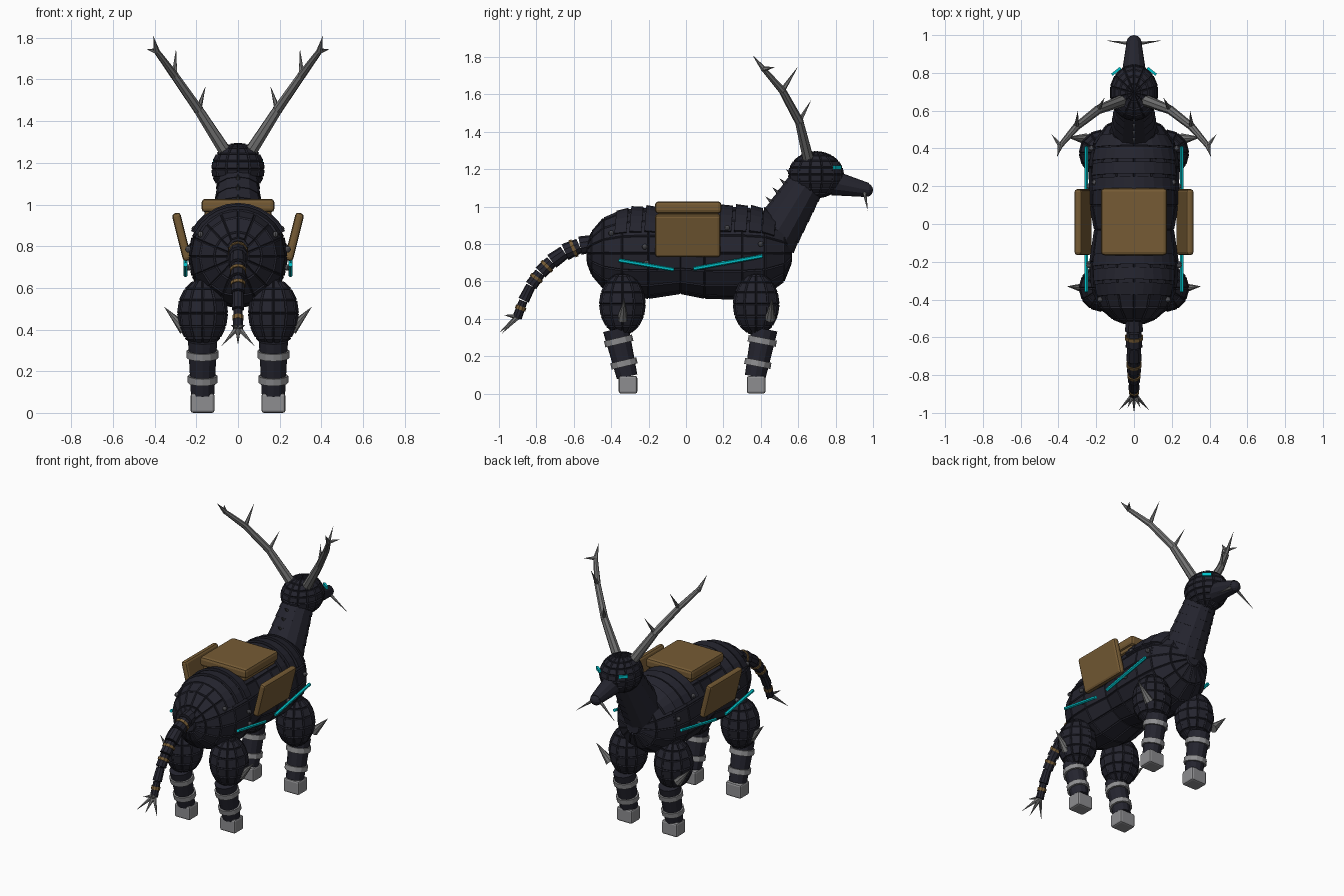
import bpy, bmesh
from math import sin, cos, pi, radians
from mathutils import Vector, Matrix

if "Cube" in bpy.data.objects:
    bpy.data.objects.remove(bpy.data.objects["Cube"])


def material(name, *rgb):
    m = bpy.data.materials.new(name)
    m.use_nodes = True
    m.diffuse_color = (*rgb, 1)
    m.node_tree.nodes["Principled BSDF"].inputs["Base Color"].default_value = (*rgb, 1)
    return m


DARK = material("dark navy armour", 0.018, 0.018, 0.028)
BONE = material("antler grey", 0.17, 0.17, 0.17)
STEEL = material("hoof steel", 0.27, 0.27, 0.28)
RIVET = material("rivet grey", 0.08, 0.08, 0.09)
LEATHER = material("saddle brown", 0.18, 0.105, 0.035)
GLOW = material("cyan glow", 0.0, 0.55, 0.6)


def finish(bm, name, mat, matrix=None):
    if matrix:
        bm.transform(matrix)
    bmesh.ops.recalc_face_normals(bm, faces=bm.faces)
    me = bpy.data.meshes.new(name)
    bm.to_mesh(me)
    bm.free()
    me.materials.append(mat)
    ob = bpy.data.objects.new(name, me)
    bpy.context.collection.objects.link(ob)
    return ob


def panelled(bm, gap=0.006, lift=0.007):
    """Raise every face as a separate armour panel."""
    bmesh.ops.recalc_face_normals(bm, faces=bm.faces)
    bmesh.ops.inset_individual(bm, faces=bm.faces[:], thickness=gap, depth=lift)


def ellipsoid(name, centre, radii, mat, seg=12, rings=8, panels=True):
    bm = bmesh.new()
    bmesh.ops.create_uvsphere(bm, u_segments=seg, v_segments=rings, radius=1)
    bm.transform(Matrix.Diagonal((*radii, 1)))
    if panels:
        panelled(bm)
    return finish(bm, name, mat, Matrix.Translation(centre))


def rod(name, a, b, r1, r2, mat, sides=10):
    """Tapered prism from a to b."""
    a, b = Vector(a), Vector(b)
    bm = bmesh.new()
    bmesh.ops.create_cone(bm, cap_ends=True, segments=sides, radius1=r1,
                          radius2=r2, depth=(b - a).length)
    bmesh.ops.remove_doubles(bm, verts=bm.verts, dist=1e-5)
    turn = (b - a).to_track_quat('Z', 'Y').to_matrix().to_4x4()
    return finish(bm, name, mat, Matrix.Translation((a + b) / 2) @ turn)


def box(name, centre, size, mat, bevel=0.0, rot=None):
    bm = bmesh.new()
    bmesh.ops.create_cube(bm, size=1)
    bm.transform(Matrix.Diagonal((*size, 1)))
    if bevel:
        bmesh.ops.bevel(bm, geom=bm.edges[:], offset=bevel, segments=2,
                        profile=0.5, affect='EDGES')
    return finish(bm, name, mat, Matrix.Translation(centre) @ (rot or Matrix()))


# Torso: rings of panels along y
MID_Z = 0.75
PROFILE = [(-0.525, 0.05), (-0.5, 0.115), (-0.44, 0.185), (-0.34, 0.228), (-0.2, 0.238),
           (-0.03, 0.212), (0.1, 0.238), (0.3, 0.242), (0.42, 0.222), (0.52, 0.15), (0.56, 0.05)]


def torso_radius(y):
    for (y0, r0), (y1, r1) in zip(PROFILE, PROFILE[1:]):
        if y0 <= y <= y1:
            return r0 + (r1 - r0) * (y - y0) / (y1 - y0)


def on_torso(y, angle, lift=0.0):
    r = torso_radius(y) + lift
    return Vector((r * sin(angle) * 0.97, y, MID_Z + r * cos(angle)))


bm = bmesh.new()
SIDES = 16
loops = [[bm.verts.new(on_torso(y, 2 * pi * i / SIDES)) for i in range(SIDES)]
         for y, r in PROFILE]
for p, q in zip(loops, loops[1:]):
    for i in range(SIDES):
        j = (i + 1) % SIDES
        bm.faces.new((p[i], p[j], q[j], q[i]))
bm.faces.new(loops[0])
bm.faces.new(loops[-1])
panelled(bm)
finish(bm, "torso", DARK)


# Arched plates across the back
def back_plate(y, half_len, spread):
    bm = bmesh.new()
    rows = []
    steps = 10
    for i in range(steps + 1):
        a = radians(spread) * (2 * i / steps - 1)
        sweep = 0.02 * cos(a)
        corners = [(y - half_len, -0.02), (y - half_len, 0.022),
                   (y + half_len, 0.014), (y + half_len, -0.02)]
        rows.append([bm.verts.new(on_torso(cy, a, lift) + Vector((0, sweep, 0)))
                     for cy, lift in corners])
    for p, q in zip(rows, rows[1:]):
        for k in range(4):
            bm.faces.new((p[k], p[(k + 1) % 4], q[(k + 1) % 4], q[k]))
    bm.faces.new(rows[0])
    bm.faces.new(rows[-1])
    finish(bm, "back_plate", DARK)


for y in (-0.36, -0.28, -0.2, 0.2, 0.28, 0.36, 0.43):
    back_plate(y, 0.032, 62)

# Neck: overlapping collars with thorns behind
low, high = Vector((0, 0.46, 0.82)), Vector((0, 0.65, 1.13))
axis = (high - low).normalized()
back = Vector((0, -axis.z, axis.y))
COLLARS = 6
for i in range(COLLARS):
    t = i / COLLARS
    a = low.lerp(high, t)
    r = 0.135 - 0.035 * t
    rod("neck_collar", a, a + axis * 0.072, r, r - 0.012, DARK, 12)
    if i > 1:
        p = a + axis * 0.05 + back * (r - 0.02)
        rod("neck_thorn", p, p + back * 0.05 + axis * 0.01, 0.012, 0.0, RIVET, 6)

# Head and snout
ellipsoid("head", (0, 0.695, 1.17), (0.125, 0.145, 0.12), DARK, 14, 10)
rod("snout", (0, 0.79, 1.125), (0, 0.972, 1.088), 0.066, 0.038, DARK, 12)
ellipsoid("nose", (0, 0.965, 1.088), (0.039, 0.035, 0.036), DARK, 12, 8, False)

# Tail: tapered links, bands and a forked tip
TAIL = [(-0.49, 0.805), (-0.57, 0.79), (-0.65, 0.755), (-0.72, 0.705), (-0.78, 0.645),
        (-0.83, 0.575), (-0.87, 0.495), (-0.905, 0.4)]
for i, (p, q) in enumerate(zip(TAIL, TAIL[1:])):
    a, b = Vector((0, *p)), Vector((0, *q))
    r = 0.05 - 0.004 * i
    rod("tail_link", a, a.lerp(b, 0.96), r * 0.88, r, DARK)
    if i in (1, 3, 4, 6):
        rod("tail_band", a.lerp(b, 0.3), a.lerp(b, 0.5), r + 0.003, r + 0.003, LEATHER)
tip = (0, -0.9, 0.41)
for end in ((0, -1.0, 0.325), (0.08, -0.985, 0.32), (-0.08, -0.985, 0.32),
            (0.035, -0.975, 0.42), (-0.035, -0.975, 0.42)):
    rod("tail_spike", tip, end, 0.016, 0.0, BONE, 6)

# Top pack
box("top_pack", (0, 0.012, 0.995), (0.35, 0.355, 0.065), LEATHER, 0.018)
box("top_pack_seam", (0, 0.012, 0.965), (0.32, 0.325, 0.05), LEATHER, 0.01)

for s in (1, -1):
    # Side packs lean outward
    box("side_pack", (s * 0.27, 0.01, 0.845), (0.042, 0.35, 0.235), LEATHER, 0.016,
        Matrix.Rotation(s * radians(14), 4, 'Y'))

    # Glowing flank strips
    for p, q in (((-0.36, 0.712), (-0.065, 0.662)), ((0.04, 0.667), (0.41, 0.735))):
        rod("flank_strip", (s * 0.252, *p), (s * 0.252, *q), 0.011, 0.011, GLOW, 6)

    # Rivets
    for y, deg in ((0.22, 58), (0.4, 78), (0.2, 102), (-0.22, 82), (-0.21, 102), (-0.4, 60)):
        ellipsoid("rivet", on_torso(y, s * radians(deg), 0.012), (0.015,) * 3, RIVET, 8, 6, False)

    # Eyes and tusks
    box("eye", (s * 0.094, 0.808, 1.208), (0.014, 0.058, 0.02), GLOW, 0,
        Matrix.Rotation(s * radians(52), 4, 'Z'))
    rod("tusk", (s * 0.025, 0.955, 1.075), (s * 0.15, 0.972, 0.975), 0.011, 0.0, BONE, 6)

    # Antlers: tapered beam with tines
    beam = [Vector((s * x, y, z)) for x, y, z in
            ((0.065, 0.652, 1.26), (0.19, 0.605, 1.455), (0.305, 0.515, 1.62), (0.39, 0.415, 1.735))]
    width = (0.031, 0.024, 0.02, 0.014)
    for i in range(3):
        rod("antler_beam", beam[i], beam[i + 1], width[i], width[i + 1], BONE, 8)
        ellipsoid("antler_joint", beam[i + 1], (width[i + 1],) * 3, BONE, 8, 6, False)
    for root, x, y, z in ((1, 0.155, 0.67, 1.57), (2, 0.297, 0.6, 1.75),
                          (3, 0.407, 0.355, 1.81), (3, 0.437, 0.475, 1.745)):
        rod("antler_tine", beam[root], (s * x, y, z), 0.015, 0.0, BONE, 6)

    # Legs
    for name, hip_y, top_y, foot_y in (("rear", -0.34, -0.375, -0.315), ("front", 0.375, 0.42, 0.37)):
        x = s * 0.17
        ellipsoid(name + "_thigh", (x, hip_y, 0.478), (0.117, 0.12, 0.162), DARK)
        top, foot = Vector((x, top_y, 0.345)), Vector((x, foot_y, 0.09))
        rod(name + "_shin", top, foot, 0.07, 0.056, DARK, 12)
        for t in (0.25, 0.72):
            rod(name + "_shin_band", top.lerp(foot, t - 0.065), top.lerp(foot, t + 0.065),
                0.08 - 0.012 * t, 0.08 - 0.012 * t, STEEL, 12)
        box(name + "_hoof", (x, foot_y + 0.005, 0.047), (0.115, 0.1, 0.094), STEEL, 0.012)
        spur_y = hip_y if hip_y < 0 else 0.45
        rod(name + "_spur", (s * 0.255, spur_y, 0.4), (s * 0.355, spur_y + 0.01, 0.51),
            0.03, 0.0, BONE, 8)
